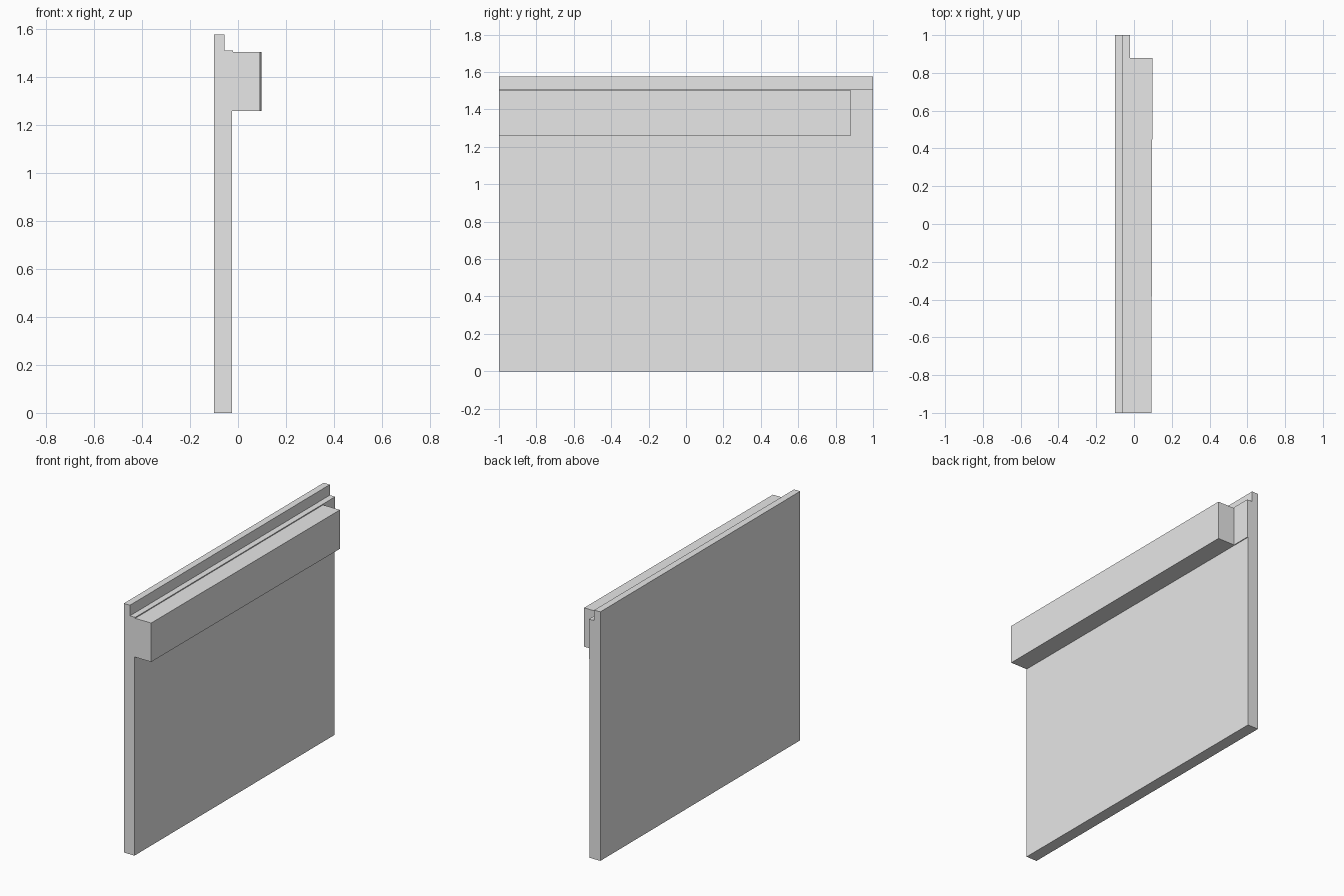
import bpy
import bmesh

cube = bpy.data.objects.get("Cube")
if cube:
    bpy.data.objects.remove(cube, do_unlink=True)

# Single flat grey
grey = bpy.data.materials.new("light_grey")
grey.use_nodes = True
colour = (0.8, 0.8, 0.8, 1)
grey.diffuse_color = colour
grey.node_tree.nodes["Principled BSDF"].inputs["Base Color"].default_value = colour


def extrude_profile(name, profile, y0, y1):
    """Extrude an x-z outline along y."""
    bm = bmesh.new()
    face = bm.faces.new([bm.verts.new((x, y0, z)) for x, z in profile])
    result = bmesh.ops.extrude_face_region(bm, geom=[face])
    moved = [v for v in result["geom"] if isinstance(v, bmesh.types.BMVert)]
    bmesh.ops.translate(bm, vec=(0, y1 - y0, 0), verts=moved)
    bmesh.ops.recalc_face_normals(bm, faces=bm.faces)
    mesh = bpy.data.meshes.new(name)
    bm.to_mesh(mesh)
    bm.free()
    mesh.materials.append(grey)
    obj = bpy.data.objects.new(name, mesh)
    bpy.context.collection.objects.link(obj)
    return obj


back, rim, front, strip, outer = -0.1, -0.057, -0.025, -0.02, 0.092
beam_low, beam_top, ledge, top = 1.258, 1.504, 1.51, 1.577

# Panel with a stepped top rim and a slightly proud band behind the beam
extrude_profile("wall_panel", [
    (back, 0), (front, 0), (front, beam_low), (strip, beam_low),
    (strip, ledge), (rim, ledge), (rim, top), (back, top)], -1, 1)

# Beam along the upper edge, stopping short of the back end
beam = extrude_profile("top_beam", [
    (strip, beam_low), (outer, beam_low),
    (outer, beam_top), (strip, beam_top)], -1, 0.88)

# Beam widens slightly toward the back
for v in beam.data.vertices:
    if v.co.x > 0 and v.co.y > 0:
        v.co.x += 0.006
